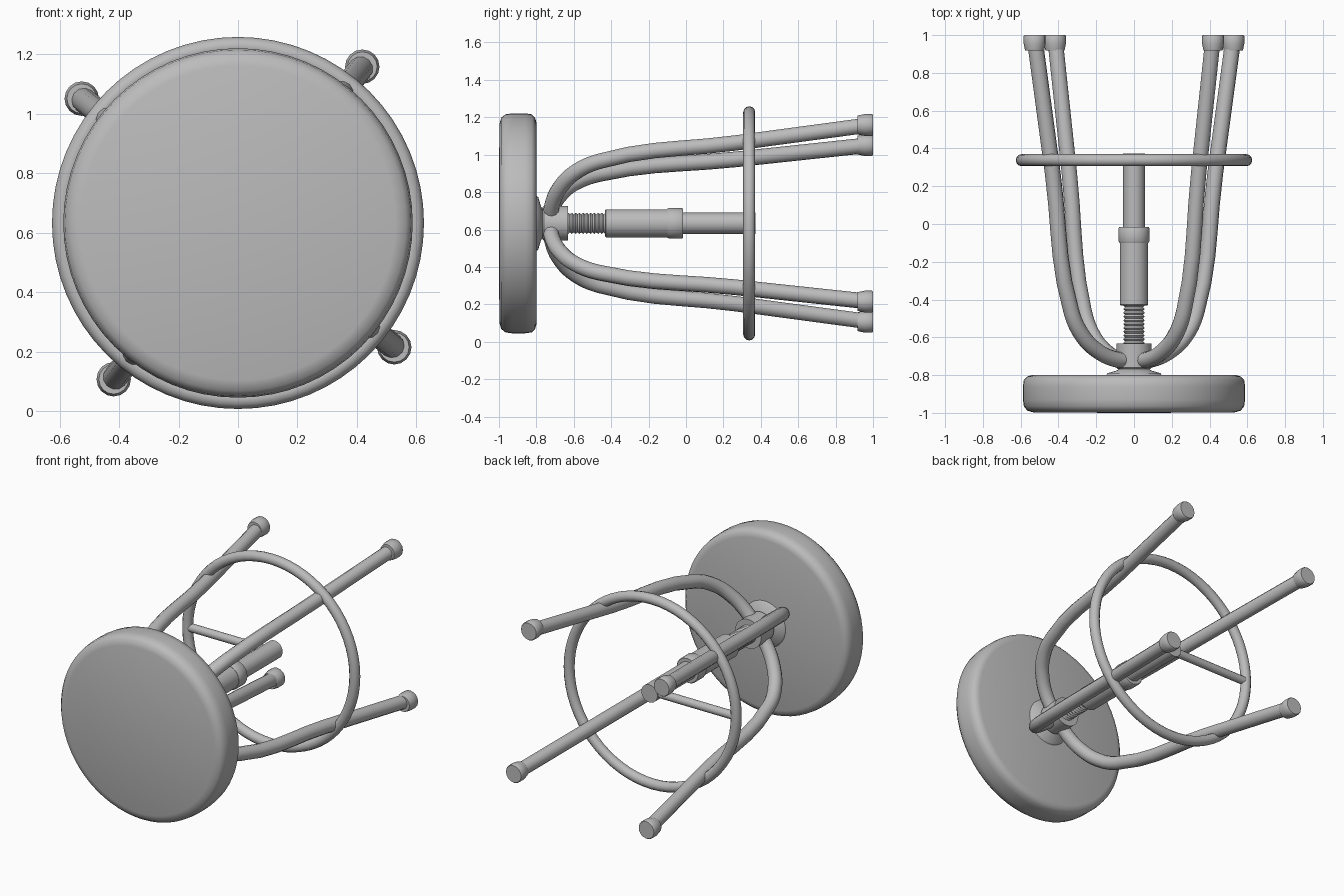
import bpy, bmesh, math
from mathutils import Vector, Matrix

cube = bpy.data.objects.get("Cube")
if cube:
    bpy.data.objects.remove(cube, do_unlink=True)

CZ = 0.633          # height of the stool's axis, which runs along y

grey = bpy.data.materials.new("plain grey")
grey.use_nodes = True
colour = (0.5, 0.5, 0.5, 1)
grey.diffuse_color = colour
grey.node_tree.nodes["Principled BSDF"].inputs["Base Color"].default_value = colour


def finish(obj, angle=40):
    obj.data.materials.clear()
    obj.data.materials.append(grey)
    bpy.ops.object.select_all(action='DESELECT')
    obj.select_set(True)
    bpy.context.view_layer.objects.active = obj
    bpy.ops.object.shade_smooth_by_angle(angle=math.radians(angle))
    return obj


def lathe(name, profile, x=0, z=CZ, steps=32, angle=40):
    """Turn (radius, y) points around an axis parallel to y."""
    bm = bmesh.new()
    verts = [bm.verts.new((r, y, 0)) for r, y in profile]
    edges = [bm.edges.new(pair) for pair in zip(verts, verts[1:])]
    bmesh.ops.spin(bm, geom=verts + edges, cent=(0, 0, 0), axis=(0, 1, 0),
                   angle=math.tau, steps=steps)
    bmesh.ops.remove_doubles(bm, verts=bm.verts, dist=1e-5)
    bmesh.ops.recalc_face_normals(bm, faces=bm.faces)
    bmesh.ops.translate(bm, verts=bm.verts, vec=(x, 0, z))
    mesh = bpy.data.meshes.new(name)
    bm.to_mesh(mesh)
    bm.free()
    obj = bpy.data.objects.new(name, mesh)
    bpy.context.collection.objects.link(obj)
    return finish(obj, angle)


def tube(name, points, radius):
    """Sweep a round section along a path."""
    curve = bpy.data.curves.new(name, 'CURVE')
    curve.dimensions = '3D'
    curve.bevel_depth = radius
    curve.bevel_resolution = 4
    curve.use_fill_caps = True
    spline = curve.splines.new('BEZIER')
    spline.bezier_points.add(len(points) - 1)
    for bp, co in zip(spline.bezier_points, points):
        bp.co = co
        bp.handle_left_type = bp.handle_right_type = 'AUTO'
    spline.resolution_u = 5
    obj = bpy.data.objects.new(name, curve)
    bpy.context.collection.objects.link(obj)
    bpy.ops.object.select_all(action='DESELECT')
    obj.select_set(True)
    bpy.context.view_layer.objects.active = obj
    bpy.ops.object.convert(target='MESH')
    return finish(bpy.context.view_layer.objects.active)


# Padded round seat
lathe("seat", [(0, -1), (0.53, -0.998), (0.565, -0.988), (0.583, -0.965), (0.588, -0.93),
               (0.588, -0.86), (0.583, -0.825), (0.565, -0.807), (0.54, -0.8), (0, -0.8)],
      steps=64)

# Flared plate under the seat and the hub that holds the legs
lathe("seat_flange", [(0, -0.805), (0.15, -0.803), (0.14, -0.79), (0.09, -0.775),
                      (0.06, -0.755), (0, -0.755)])
lathe("hub", [(0, -0.768), (0.085, -0.768), (0.093, -0.76), (0.093, -0.632), (0, -0.632)])

# Screw with stacked thread ridges
thread = [(0, -0.66)]
pitch = 0.02
for i in range(13):
    y = -0.66 + i * pitch
    thread += [(0.048, y), (0.057, y + pitch / 2)]
thread += [(0.048, -0.4), (0, -0.4)]
lathe("screw", thread, angle=25)

# Sleeve, collar and lower rod
lathe("sleeve", [(0, -0.432), (0.07, -0.432), (0.075, -0.427), (0.075, -0.09), (0, -0.09)])
lathe("collar", [(0, -0.1), (0.077, -0.1), (0.082, -0.09), (0.082, -0.022),
                 (0.077, -0.015), (0, -0.015)])
lathe("rod", [(0, -0.03), (0.057, -0.03), (0.057, 0.372), (0, 0.372)])

# Foot ring and the single bar joining it to the rod
bpy.ops.mesh.primitive_torus_add(major_radius=0.594, minor_radius=0.032, major_segments=64,
                                 minor_segments=12, location=(0, 0.338, CZ),
                                 rotation=(math.pi / 2, 0, 0))
ring = bpy.context.object
ring.name = "foot_ring"
finish(ring)
tube("ring_bar", [(0, 0.338, CZ), (-0.594, 0.338, CZ)], 0.026)

# Four bent legs with end caps
leg_path = [(0.04, -0.722), (0.13, -0.715), (0.25, -0.67), (0.35, -0.59),
            (0.425, -0.46), (0.55, 0.27), (0.67, 0.97)]
cap = [(0, 0.918), (0.05, 0.918), (0.052, 0.925), (0.058, 0.955), (0.058, 0.994),
       (0.054, 1), (0, 1)]
for i in range(4):
    a = math.radians(51.5 + 90 * i)
    c, s = math.cos(a), math.sin(a)
    tube(f"leg_{i + 1}", [(r * c, y, CZ + r * s) for r, y in leg_path], 0.042)
    lathe(f"leg_cap_{i + 1}", cap, x=0.672 * c, z=CZ + 0.672 * s, steps=16)
